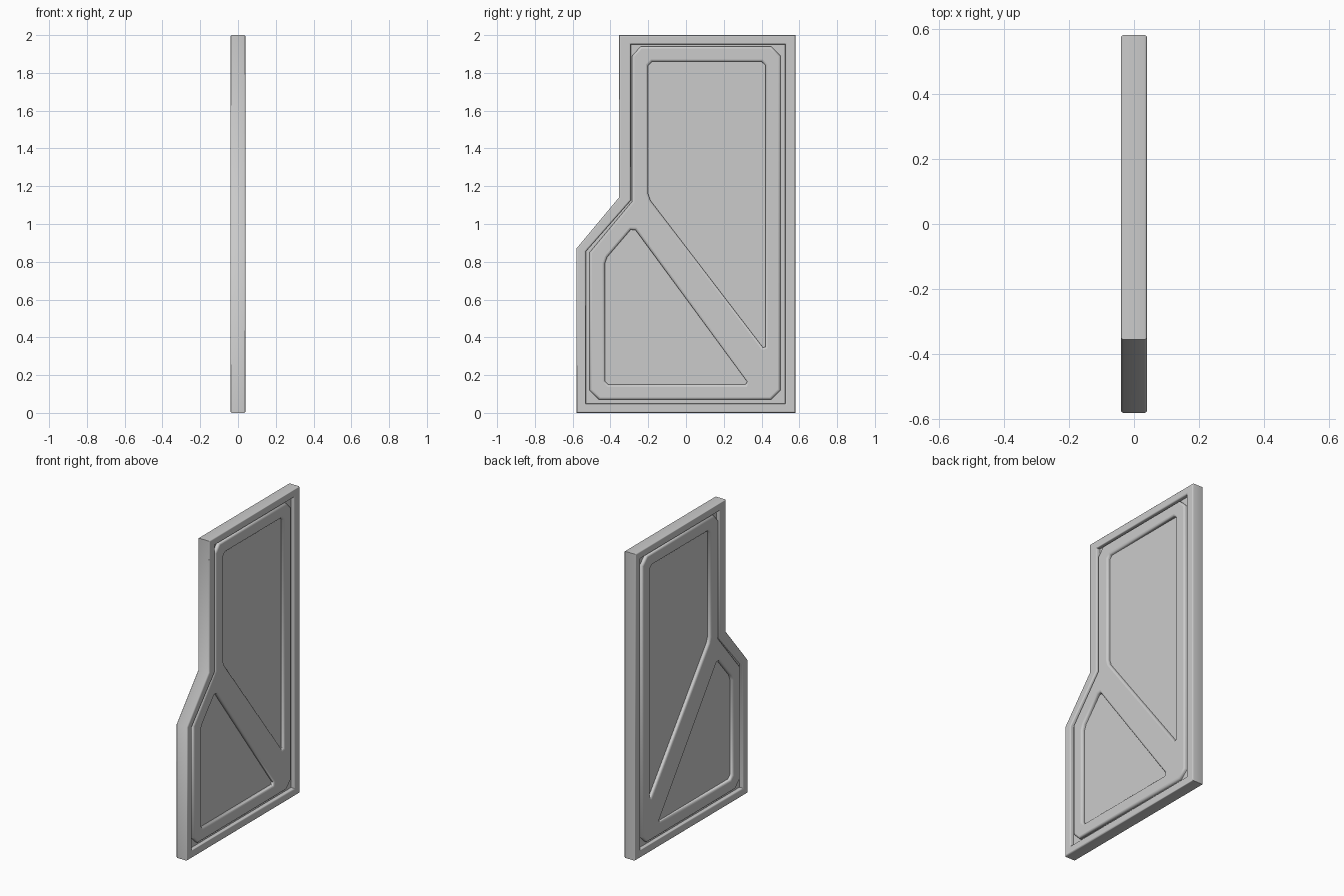
import bpy
from math import radians

if "Cube" in bpy.data.objects:
    bpy.data.objects.remove(bpy.data.objects["Cube"])


def corner_cut(points, size):
    """Replace every corner with a small chamfer."""
    from mathutils import Vector
    out = []
    pts = [Vector(p) for p in points]
    for i, p in enumerate(pts):
        for q in (pts[i - 1], pts[(i + 1) % len(pts)]):
            out.append(tuple(p + (q - p).normalized() * size))
    return out


def panel(name, loops, half, bevel, steps=1):
    """Flat outline in the y-z plane (first loop solid, the rest holes)."""
    curve = bpy.data.curves.new(name, 'CURVE')
    curve.dimensions = '2D'
    curve.fill_mode = 'BOTH'
    curve.extrude = half - bevel
    curve.bevel_depth = bevel
    curve.bevel_resolution = steps
    curve.offset = -bevel
    for i, loop in enumerate(loops):
        pts = loop if i == 0 else loop[::-1]
        spline = curve.splines.new('POLY')
        spline.points.add(len(pts) - 1)
        for sp, (y, z) in zip(spline.points, pts):
            sp.co = (y, z, 0, 1)
        spline.use_cyclic_u = True
    ob = bpy.data.objects.new(name, curve)
    bpy.context.collection.objects.link(ob)
    ob.rotation_euler = (radians(90), 0, radians(90))
    bpy.ops.object.select_all(action='DESELECT')
    ob.select_set(True)
    bpy.context.view_layer.objects.active = ob
    bpy.ops.object.convert(target='MESH')
    bpy.ops.object.transform_apply(rotation=True)
    bpy.ops.object.shade_smooth_by_angle(angle=radians(50))
    return ob


# Outlines as (y, z), counter-clockwise
outer = [(-.58, 0), (.58, 0), (.58, 2), (-.355, 2), (-.355, 1.14), (-.58, .87)]
opening = [(-.53, .05), (.525, .05), (.525, 1.95), (-.292, 1.95),
           (-.292, 1.125), (-.53, .855)]
inner = [(-.51, .12), (-.46, .07), (.45, .07), (.50, .12), (.50, 1.89),
         (.45, 1.94), (-.24, 1.94), (-.285, 1.89), (-.285, 1.12), (-.51, .85)]
upper_hole = [(-.2, 1.14), (.42, .33), (.42, 1.86), (-.2, 1.86)]
lower_hole = [(-.43, .15), (.335, .15), (-.28, .985), (-.43, .81)]

# Outer rim of the door
panel("outer_rim", [outer, opening], .04, .008, 2)

# Raised inner frame with the diagonal brace between two openings
panel("inner_frame", [inner, corner_cut(upper_hole, .02),
                      corner_cut(lower_hole, .02)], .036, .012, 2)

# Recessed core plate: groove floor and the two sunken panels
core = [(y * .97, 1 + (z - 1) * .97) for y, z in outer]
panel("recessed_panel", [core], .015, 0)
